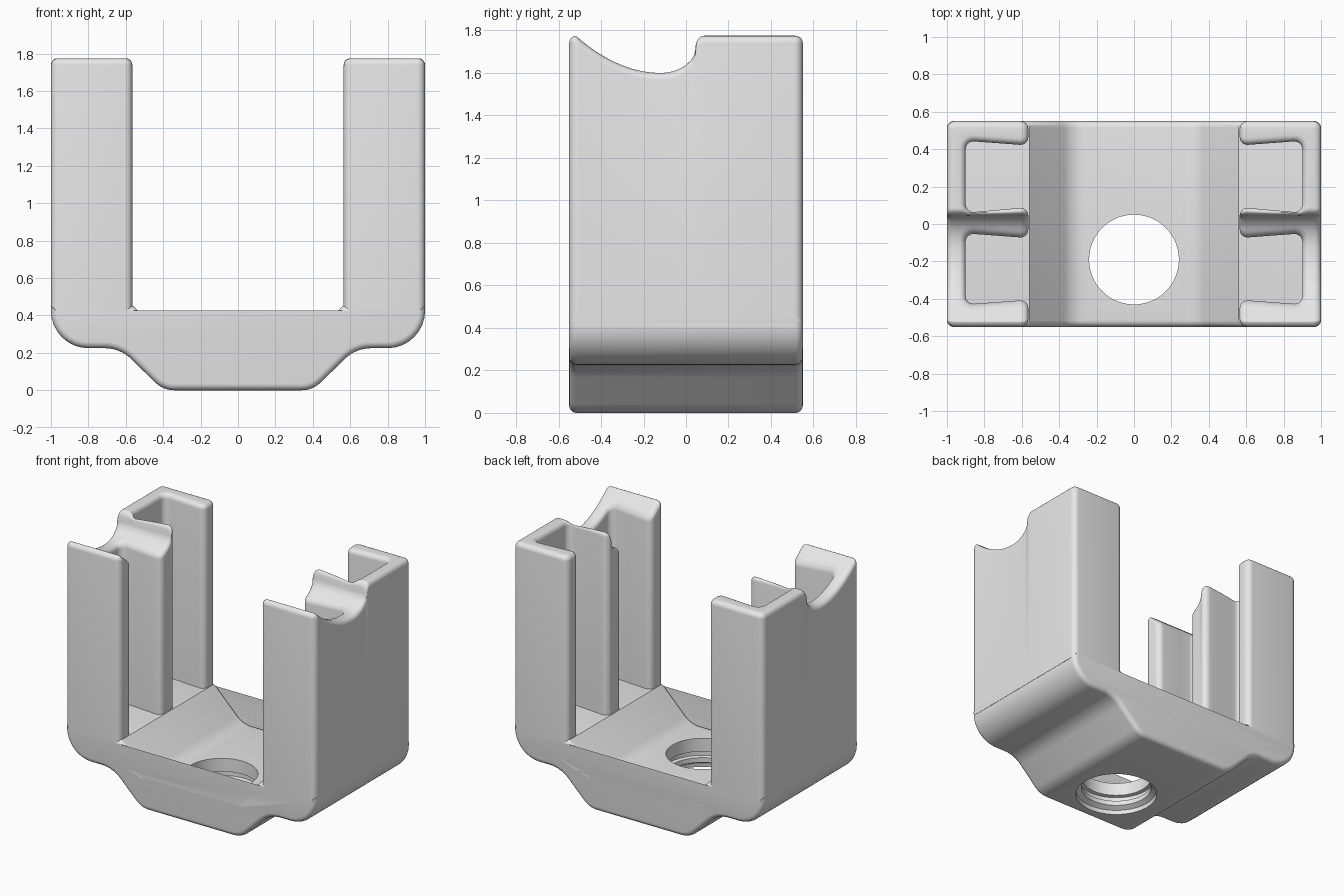
import bpy, bmesh, math
from mathutils import Vector

cube = bpy.data.objects.get("Cube")
if cube:
    bpy.data.objects.remove(cube, do_unlink=True)

HEIGHT, DEPTH, RIM = 1.775, 0.55, 0.035

grey = bpy.data.materials.new("light_grey")
grey.use_nodes = True
grey.diffuse_color = (0.8, 0.8, 0.8, 1)
grey.node_tree.nodes["Principled BSDF"].inputs["Base Color"].default_value = (0.8, 0.8, 0.8, 1)


def rounded(corners, steps=8):
    """Closed outline with an arc of the given radius at each corner."""
    out = []
    for i, (x, y, r) in enumerate(corners):
        p = Vector((x, y))
        a = (Vector(corners[i - 1][:2]) - p).normalized()
        b = (Vector(corners[(i + 1) % len(corners)][:2]) - p).normalized()
        if r == 0:
            out.append(p)
            continue
        half = a.angle(b) / 2
        centre = p + (a + b).normalized() * (r / math.sin(half))
        start = p + a * (r / math.tan(half)) - centre
        end = p + b * (r / math.tan(half)) - centre
        sweep = start.angle_signed(end)
        for k in range(steps + 1):
            t = -sweep * k / steps
            c, s = math.cos(t), math.sin(t)
            out.append(centre + Vector((start.x * c - start.y * s, start.x * s + start.y * c)))
    return out


def inset(outline, d):
    """Move a counter-clockwise outline inwards by d."""
    out = []
    for i, p in enumerate(outline):
        e1 = (p - outline[i - 1]).normalized()
        e2 = (outline[(i + 1) % len(outline)] - p).normalized()
        n1, n2 = Vector((-e1.y, e1.x)), Vector((-e2.y, e2.x))
        out.append(p + (n1 + n2) * (d / (1 + n1.dot(n2))))
    return out


def loft(loops):
    """Skin a stack of loops and cap both ends."""
    bm = bmesh.new()
    rows = [[bm.verts.new(c) for c in loop] for loop in loops]
    for lo, hi in zip(rows, rows[1:]):
        for i in range(len(lo)):
            j = (i + 1) % len(lo)
            bm.faces.new((lo[i], lo[j], hi[j], hi[i]))
    bm.faces.new(rows[0][::-1])
    bm.faces.new(rows[-1])
    bmesh.ops.recalc_face_normals(bm, faces=bm.faces[:])
    return bm


def make(name, bm):
    mesh = bpy.data.meshes.new(name)
    bm.to_mesh(mesh)
    bm.free()
    mesh.materials.append(grey)
    obj = bpy.data.objects.new(name, mesh)
    bpy.context.collection.objects.link(obj)
    return obj


def activate(obj):
    bpy.ops.object.select_all(action='DESELECT')
    obj.select_set(True)
    bpy.context.view_layer.objects.active = obj


def rim_steps(n=5):
    """Inset and setback of each loop of a rounded rim, from the cap outwards."""
    for k in range(n + 1):
        t = math.pi / 2 * k / n
        yield RIM * (1 - math.sin(t)), RIM * (1 - math.cos(t))


# Base: stepped channel section run from front to back with rounded rims
half = [(0.40, 0, 0.15), (0.63, 0.225, 0.2), (1, 0.225, 0.2), (1, 0.45, 0),
        (0.56, 0.45, 0), (0.33, 0.225, 0.15)]
section = rounded(half + [(-x, z, r) for x, z, r in reversed(half)])
front = [(inset(section, d), -DEPTH + s) for d, s in rim_steps()]
back = [(outline, -y) for outline, y in reversed(front)]
base = make("base", loft([[(p.x, y, p.y) for p in outline] for outline, y in front + back]))

# Bore: through hole with a groove and a wider mouth underneath
bore = [(-0.05, 0.285), (0.03, 0.275), (0.05, 0.24), (0.085, 0.24),
        (0.09, 0.265), (0.125, 0.265), (0.13, 0.24), (0.35, 0.24)]
ring = [2 * math.pi * k / 64 for k in range(64)]
cutter = make("bore_cutter", loft([[(r * math.cos(a), -0.19 + r * math.sin(a), z) for a in ring]
                                   for z, r in bore]))
cutter.hide_render = True
cut = base.modifiers.new("bore", 'BOOLEAN')
cut.operation, cut.solver, cut.object = 'DIFFERENCE', 'EXACT', cutter
activate(base)
bpy.ops.object.modifier_apply(modifier=cut.name)
bpy.data.objects.remove(cutter, do_unlink=True)
bpy.ops.object.shade_smooth_by_angle(angle=math.radians(35))


def top_height(y):
    """Height of the rail tops, with the saddle-shaped dip."""
    if y < -0.12:
        return min(HEIGHT, 1.6 + 1.1 * (y + 0.12) ** 2)
    if y < 0.045:
        return 1.6 + 0.12 * (1 - math.sqrt(1 - ((y + 0.12) / 0.165) ** 2))
    if y < 0.085:
        return 1.72 + 0.055 * math.sqrt(1 - ((0.085 - y) / 0.04) ** 2)
    return HEIGHT


# Side rails: E-shaped plan with two tapered pockets, raised and rounded on top
R = 0.042
plan = rounded([(1, -DEPTH, R), (1, DEPTH, R), (0.565, DEPTH, R), (0.565, 0.42, R),
                (0.9, 0.445, R), (0.9, 0.06, R), (0.565, 0.09, R), (0.565, -0.075, R),
                (0.9, -0.05, R), (0.9, -0.43, R), (0.565, -0.405, R), (0.565, -DEPTH, R)], 6)
top = [(inset(plan, d), HEIGHT - s) for d, s in rim_steps()]
levels = [(plan, 0.405)] + top[::-1]
bm = loft([[(p.x, p.y, z) for p in outline] for outline, z in levels])
bmesh.ops.triangulate(bm, faces=[f for f in bm.faces if len(f.verts) > 4])

# Slice the rails across so that their tops can follow the dip
slices = [-0.54 + 0.02 * k for k in range(28)] + [0.023 + 0.004 * k for k in range(17)]
for y in slices:
    bmesh.ops.bisect_plane(bm, geom=bm.verts[:] + bm.edges[:] + bm.faces[:], dist=1e-5,
                           plane_co=(0, y, 0), plane_no=(0, 1, 0))
for v in bm.verts:
    if v.co.z > 1.5:
        v.co.z += top_height(v.co.y) - HEIGHT
rails = make("side_rails", bm)
activate(rails)
bpy.ops.object.shade_smooth_by_angle(angle=math.radians(40))
mirror = rails.modifiers.new("mirror", 'MIRROR')
mirror.use_axis[0] = True
